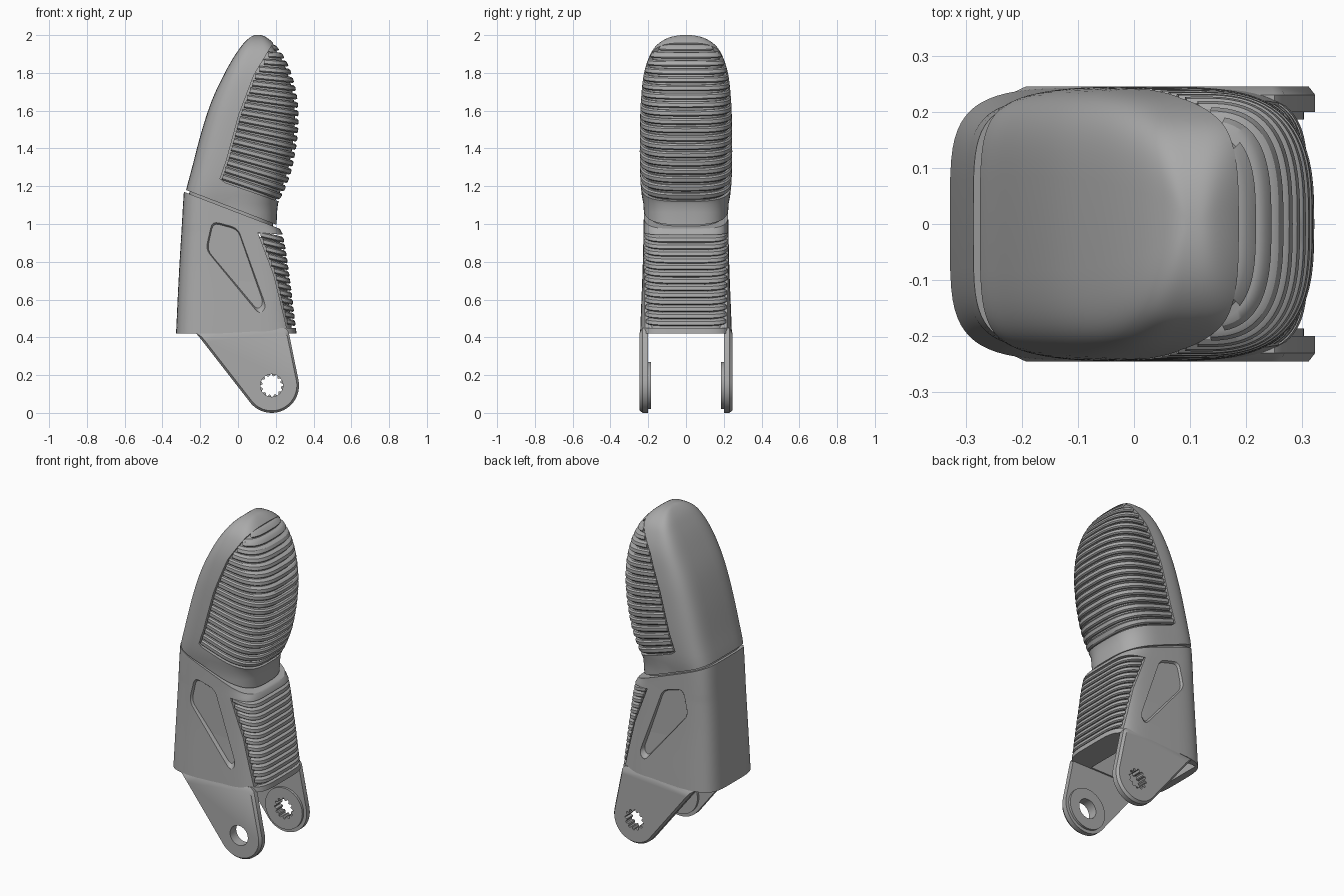
import bpy, bmesh, math
from mathutils import Vector

if "Cube" in bpy.data.objects:
    bpy.data.objects.remove(bpy.data.objects["Cube"])

GREY = bpy.data.materials.new("mid grey")
GREY.use_nodes = True
GREY.diffuse_color = (0.4, 0.4, 0.4, 1)
GREY.node_tree.nodes["Principled BSDF"].inputs["Base Color"].default_value = GREY.diffuse_color

# Height, back x, front x, half width
TIP = [(2.0, .095, .115, .01), (1.985, .06, .155, .095), (1.945, .02, .2, .157), (1.9, -.012, .235, .188),
       (1.8, -.07, .282, .222), (1.65, -.14, .316, .239), (1.5, -.19, .319, .244), (1.3, -.243, .288, .244),
       (1.17, -.277, .243, .237), (1.11, -.287, .212, .226), (.9, -.31, .203, .22)]
LOWER = [(1.3, -.275, .2, .217), (1.15, -.288, .2, .222), (1.0, -.297, .205, .224), (.95, -.3, .235, .225),
         (.73, -.313, .272, .231), (.42, -.328, .31, .243)]
SEAM_SLOPE = -.385
BACK_POWER = 4.6


def lookup(table, z):
    """Smooth interpolation of a profile table, rounded off near the top."""
    key = lambda h: math.sqrt(max(2.0 - h, 0))
    t, ts = key(z), [key(row[0]) for row in table]
    i = max(0, min(len(ts) - 2, sum(k <= t for k in ts) - 1))
    h = ts[i + 1] - ts[i]
    u = min(max((t - ts[i]) / h, 0), 1)

    def slope(j, c):
        a, b = max(j - 1, 0), min(j + 1, len(ts) - 1)
        return (table[b][c] - table[a][c]) / (ts[b] - ts[a])
    out = []
    for c in (1, 2, 3):
        p, q = table[i][c], table[i + 1][c]
        m, n = slope(i, c) * h, slope(i + 1, c) * h
        out.append(p + u * m + u * u * (3 * (q - p) - 2 * m - n) + u ** 3 * (2 * (p - q) + m + n))
    return out


def outline(table, z, a, inset, power):
    """Point on the rounded cross-section at angle a."""
    xb, xf, w = lookup(table, z)
    c, s = math.cos(a), math.sin(a)
    e = 2 / (power if c > 0 else BACK_POWER)
    hx, w = max((xf - xb) / 2 - inset, .002), max(w - inset, .002)
    return Vector(((xb + xf) / 2 + math.copysign(abs(c) ** e, c) * hx,
                   math.copysign(abs(s) ** e, s) * w, z))


def loft(bm, rings):
    loops = [[bm.verts.new(p) for p in r] for r in rings]
    n = len(loops[0])
    for lo, hi in zip(loops, loops[1:]):
        for i in range(n):
            bm.faces.new((lo[i], lo[(i + 1) % n], hi[(i + 1) % n], hi[i]))
    bm.faces.new(loops[0][::-1])
    bm.faces.new(loops[-1])


def finish(name, bm):
    bmesh.ops.recalc_face_normals(bm, faces=bm.faces)
    me = bpy.data.meshes.new(name)
    bm.to_mesh(me)
    bm.free()
    ob = bpy.data.objects.new(name, me)
    bpy.context.collection.objects.link(ob)
    me.materials.append(GREY)
    return ob


def solid(name, rings):
    bm = bmesh.new()
    loft(bm, rings)
    return finish(name, bm)


def prism(name, pts, y0, y1):
    return solid(name, [[(x, y, z) for x, z in pts] for y in (y0, y1)])


def activate(ob):
    bpy.ops.object.select_all(action='DESELECT')
    ob.select_set(True)
    bpy.context.view_layer.objects.active = ob


def cut(ob, cutter):
    mod = ob.modifiers.new("cut", 'BOOLEAN')
    mod.operation, mod.solver, mod.object = 'DIFFERENCE', 'EXACT', cutter
    activate(ob)
    bpy.ops.object.modifier_apply(modifier=mod.name)
    bpy.data.objects.remove(cutter)


def rounded(pts, r):
    """Polygon with its corners rounded, never past the middle of a side."""
    out = []
    for i, p in enumerate(pts):
        p, a, b = Vector(p), Vector(pts[i - 1]), Vector(pts[(i + 1) % len(pts)])
        a, b = (p + (q - p).normalized() * min(r, .4 * (q - p).length) for q in (a, b))
        out += [a.lerp(p, t).lerp(p.lerp(b, t), t) for t in (0, .25, .5, .75, 1)]
    return out


def circle(x, z, r, n=32, tooth=0.0):
    return [(x + (r - tooth * (i // 2 % 2)) * math.cos(math.tau * i / n),
             z + (r - tooth * (i // 2 % 2)) * math.sin(math.tau * i / n)) for i in range(n)]


def body(name, table, z0, z1, inset, power, steps=44):
    k0, k1 = math.sqrt(2 - z0), math.sqrt(2 - z1)
    heights = [2 - (k0 + (k1 - k0) * i / steps) ** 2 for i in range(steps + 1)]
    return solid(name, [[outline(table, z, math.tau * i / 72, inset, power) for i in range(72)]
                        for z in heights])


def edge_x(path, z):
    """Back edge of a ribbed pad at a height; the path runs one way in height."""
    for (xa, za), (xb, zb) in zip(path, path[1:]):
        if z <= zb:
            break
    return xa + (xb - xa) * (z - za) / (zb - za)


def ribs(name, table, path, z0, z1, count, power, tilt0, tilt1):
    bm = bmesh.new()
    thick = (z1 - z0) / (count - 1) * .84
    for k in range(count):
        f = k / (count - 1)
        zc, tilt = z0 + (z1 - z0) * f, tilt0 + (tilt1 - tilt0) * f
        start = edge_x(path, zc) + .01
        rings = []
        for dz, inset in ((-.5, .008), (-.28, 0), (.28, 0), (.5, .008)):
            xb, xf, w = lookup(table, zc)
            c = (start - (xb + xf) / 2) / ((xf - xb) / 2 - inset)
            e = power if c > 0 else BACK_POWER
            reach = math.acos(max(-1, min(.98, math.copysign(abs(c) ** (e / 2), c))))
            ring = []
            for i in range(41):
                a = reach * (i / 20 - 1)
                x = outline(table, zc, a, inset, power).x
                ring.append(outline(table, zc + dz * thick - tilt * (x - start), a, inset, power))
            rings.append(ring)
        loft(bm, rings)
    return finish(name, bm)


def seam_z(x, drop=0):
    return 1.18 + SEAM_SLOPE * (x + .275) - drop


# Fingertip shell, opened at the front for the grip pad
tip_edge = [(-.095, 1.24), (-.06, 1.34), (.005, 1.58), (.085, 1.79), (.185, 1.955), (.23, 2.05)]
tip = body("tip_shell", TIP, .92, 2.0, 0, 3)
cut(tip, prism("seam_cutter", [(-1, .5), (1, .5), (1, seam_z(1)), (-1, seam_z(-1))], -1, 1))
cut(tip, prism("pad_cutter", [(.5, 1.02), (-.07, 1.22)] + tip_edge + [(.5, 2.05)], -1, 1))
tip_core = body("tip_core", TIP, .95, 1.97, .02, 3)
tip_ribs = ribs("tip_ribs", TIP, tip_edge, 1.25, 1.935, 19, 3, .3, .05)

# Lower housing with its own grip pad
low_edge = [(.265, .42), (.19, .73), (.105, .955)]
housing = body("lower_housing", LOWER, .42, 1.28, 0, 5)
cut(housing, prism("seam_cutter", [(-1, seam_z(-1, .014)), (1, seam_z(1, .014)), (1, 2), (-1, 2)], -1, 1))
cut(housing, prism("pad_cutter", [(.6, .45), (.258, .45)] + low_edge[1:] + [(.6, .91)], -1, 1))
low_core = body("lower_core", LOWER, .425, .93, .022, 5)
low_ribs = ribs("lower_ribs", LOWER, low_edge, .485, .945, 13, 5, .25, .25)

# Hollow underside
for ob in (housing, low_core):
    cut(ob, prism("hollow_cutter", [(-.29, .3), (-.27, .75), (.03, .75), (.19, .3)], -.19, .19))

# Recessed side windows
window = rounded([(-.145, 1.03), (.0, .99), (.15, .56), (.115, .52), (-.18, .87)], .04)
mid = sum(window, Vector((0, 0))) / len(window)
for side in (-1, 1):
    rings = [[(p.x, side * y, p.y) for p in (mid + (q - mid) * s for q in window)]
             for y, s in ((.21, .9), (.222, .93), (.236, 1), (.3, 1))]
    cut(housing, solid("window_cutter", rings))

# Hinge lugs: round hole at the front, toothed hole at the back
HX, HZ, R = .178, .145, .145
arc = [(HX + R * math.cos(math.radians(d)), HZ + R * math.sin(math.radians(d))) for d in range(220, 376, 6)]
lug_shape = arc + [(.268, .43), (.25, .45), (.06, .45), (-.13, .44), (-.225, .425), (-.2, .395)]
lugs = []
for side, name in ((-1, "front_lug"), (1, "back_lug")):
    rings = [[(HX + (x - HX) * s, side * y, HZ + (z - HZ) * s) for x, z in lug_shape]
             for y, s in ((.2, 1), (.23, 1), (.245, .92))]
    lug = solid(name, rings)
    boss = prism(name + "_boss", circle(HX, HZ, .125, 48), side * .186, side * .205)
    for ob in (lug, boss):
        hole = circle(HX, HZ, .06) if side < 0 else circle(HX, HZ, .062, 48, .012)
        cut(ob, prism("hole_cutter", hole, side * .1, side * .4))
    lugs += [lug, boss]

for ob in [tip, tip_core, tip_ribs, housing, low_core, low_ribs] + lugs:
    activate(ob)
    bpy.ops.object.shade_smooth_by_angle(angle=math.radians(32))
